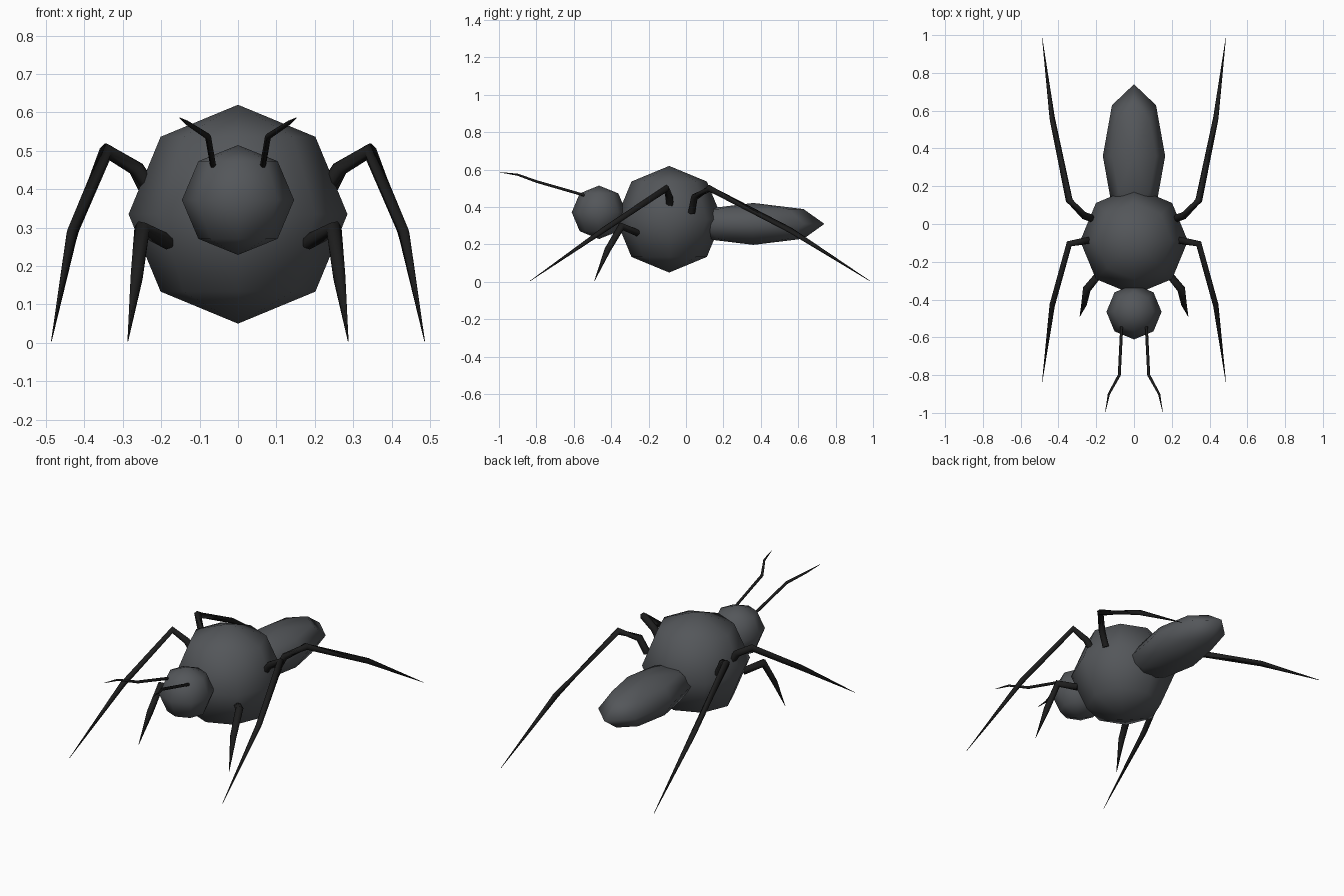
import bpy, bmesh, math
from mathutils import Vector

if "Cube" in bpy.data.objects:
    bpy.data.objects.remove(bpy.data.objects["Cube"])


def material(name, rgb):
    m = bpy.data.materials.new(name)
    m.diffuse_color = (*rgb, 1.0)
    m.use_nodes = True
    m.node_tree.nodes["Principled BSDF"].inputs["Base Color"].default_value = m.diffuse_color
    return m


grey = material("dark_grey", (0.088, 0.094, 0.102))
black = material("near_black", (0.012, 0.012, 0.012))


def finish(name, bm, mat):
    bmesh.ops.recalc_face_normals(bm, faces=bm.faces)
    me = bpy.data.meshes.new(name)
    bm.to_mesh(me)
    bm.free()
    me.materials.append(mat)
    ob = bpy.data.objects.new(name, me)
    bpy.context.collection.objects.link(ob)
    return ob


def ball(name, centre, size):
    """Low-poly smooth ellipsoid with octagonal outlines."""
    bm = bmesh.new()
    bmesh.ops.create_uvsphere(bm, u_segments=8, v_segments=4, radius=1)
    for v in bm.verts:
        v.co = Vector(centre) + v.co * Vector(size)
    for f in bm.faces:
        f.smooth = True
    return finish(name, bm, grey)


def limb(name, path, radii, sides=6):
    """Tapered jointed tube on the right side, mirrored to the left."""
    pts = [Vector(p) for p in path]
    bm = bmesh.new()
    rings = []
    for i, (p, r) in enumerate(zip(pts, radii)):
        a = (p - pts[i - 1]).normalized() if i else None
        b = (pts[i + 1] - p).normalized() if i + 1 < len(pts) else None
        t = ((a or b) + (b or a)).normalized()
        u = t.cross(Vector((0.9, -0.3, 0.1)).cross(Vector((0, 0, 1)))).normalized()
        w = t.cross(u)
        rings.append([bm.verts.new(p + r * (math.cos(k) * u + math.sin(k) * w))
                      for k in (2 * math.pi * j / sides for j in range(sides))])
    for lo, hi in zip(rings, rings[1:]):
        for j in range(sides):
            k = (j + 1) % sides
            bm.faces.new((lo[j], lo[k], hi[k], hi[j])).smooth = True
    bm.faces.new(rings[0])
    bm.faces.new(rings[-1])
    ob = finish(name, bm, black)
    ob.modifiers.new("mirror", 'MIRROR').use_mirror_merge = False
    return ob


# Three body segments
ball("thorax", (0, -0.09, 0.335), (0.285, 0.285, 0.285))
ball("head", (0, -0.465, 0.372), (0.146, 0.146, 0.143))
ball("abdomen", (0, 0.36, 0.31), (0.165, 0.38, 0.112))

# Three pairs of legs
limb("front_legs",
     [(0.18, -0.26, 0.262), (0.25, -0.345, 0.297), (0.264, -0.42, 0.17), (0.287, -0.49, 0.004)],
     [0.02, 0.022, 0.017, 0.001])
limb("middle_legs",
     [(0.23, -0.085, 0.405), (0.262, -0.09, 0.452), (0.343, -0.105, 0.5),
      (0.433, -0.43, 0.285), (0.486, -0.835, 0.004)],
     [0.02, 0.02, 0.02, 0.015, 0.001])
limb("rear_legs",
     [(0.225, 0.03, 0.37), (0.265, 0.045, 0.452), (0.343, 0.125, 0.5),
      (0.433, 0.56, 0.275), (0.486, 0.985, 0.004)],
     [0.02, 0.02, 0.02, 0.015, 0.001])

# Feelers on the head
limb("antennae",
     [(0.065, -0.54, 0.462), (0.078, -0.8, 0.537), (0.133, -0.9, 0.573), (0.152, -0.995, 0.586)],
     [0.008, 0.008, 0.006, 0.001])
